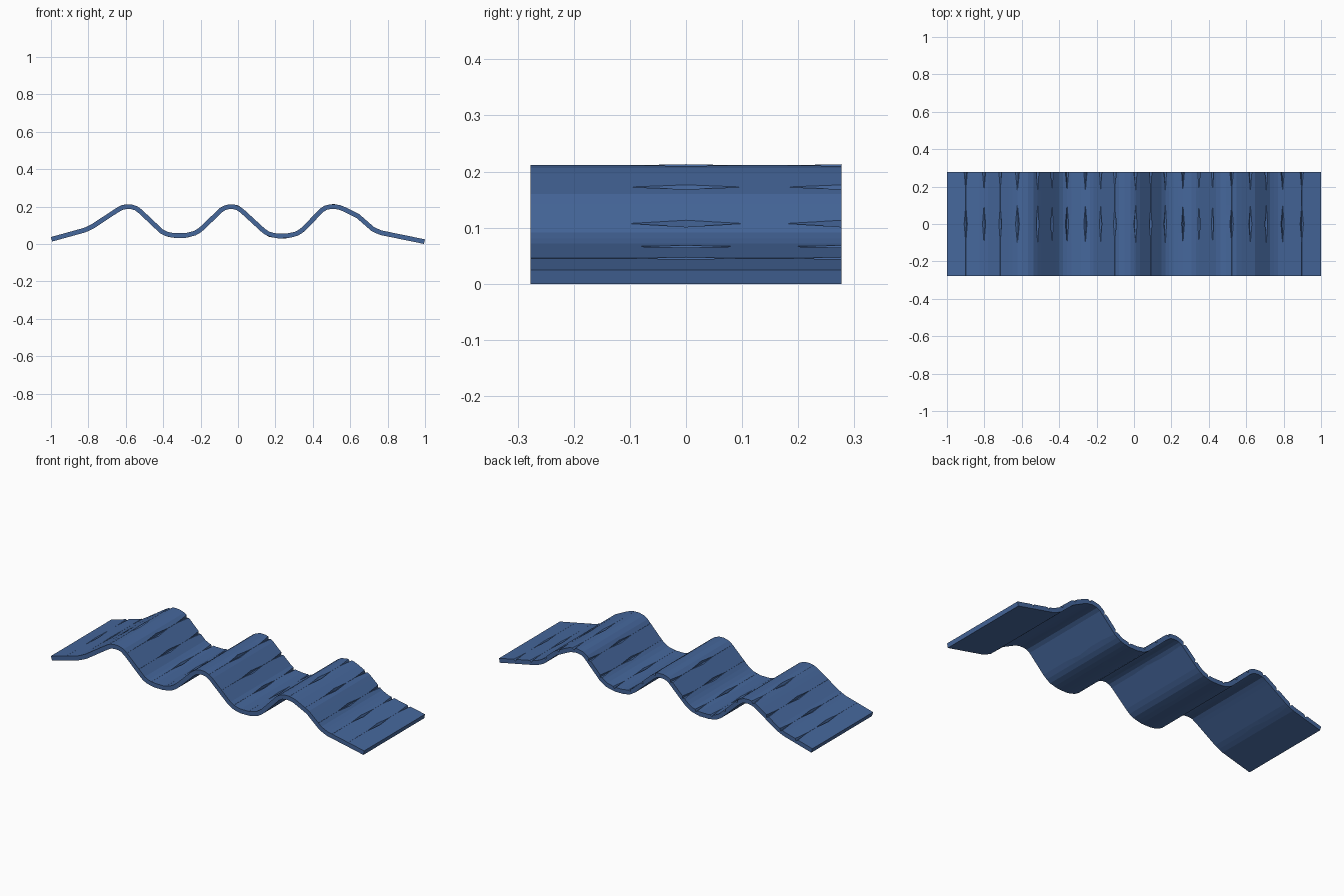
import bpy, bmesh, math
from mathutils import Vector

if "Cube" in bpy.data.objects:
    bpy.data.objects.remove(bpy.data.objects["Cube"])

HALF_W, THICK, PLANKS = 0.277, 0.025, 22

# Centre line of the rolling walkway (x, z)
PATH = [Vector(p) for p in [
    (-0.997, 0.025), (-0.82, 0.074), (-0.78, 0.092), (-0.65, 0.178), (-0.62, 0.195),
    (-0.585, 0.201), (-0.55, 0.195), (-0.52, 0.172), (-0.41, 0.068), (-0.38, 0.052),
    (-0.34, 0.045), (-0.28, 0.045), (-0.23, 0.058), (-0.20, 0.076), (-0.09, 0.182),
    (-0.065, 0.197), (-0.035, 0.201), (-0.005, 0.195), (0.02, 0.178), (0.14, 0.068),
    (0.17, 0.050), (0.21, 0.043), (0.26, 0.043), (0.31, 0.053), (0.345, 0.074),
    (0.45, 0.183), (0.475, 0.197), (0.51, 0.201), (0.55, 0.194), (0.64, 0.150),
    (0.72, 0.080), (0.76, 0.061), (0.997, 0.0125)]]

lengths = [0.0]
for a, b in zip(PATH, PATH[1:]):
    lengths.append(lengths[-1] + (b - a).length)
TOTAL = lengths[-1]


def at(s):
    """Point on the centre line at arc length s."""
    s = min(max(s, 0), TOTAL)
    for i in range(len(PATH) - 1):
        if s <= lengths[i + 1] + 1e-9:
            return PATH[i].lerp(PATH[i + 1], (s - lengths[i]) / (lengths[i + 1] - lengths[i]))
    return PATH[-1]


def surface(s, y, off):
    t = (at(s + 0.006) - at(s - 0.006)).normalized()
    p = at(s)
    return (p.x - t.y * off, y, p.y + t.x * off)


def crack(y):
    """Opening of a plank joint: widest at the middle and the back edge."""
    return max(0.04, 1 - abs(y) / 0.1, (y - 0.18) / (HALF_W - 0.18))


# Stations along the path: (arc length, joint side, joint depth)
stations = [(0, 0, 0)]
for i in range(PLANKS):
    a, b = TOTAL * i / PLANKS, TOTAL * (i + 1) / PLANKS
    if i:
        stations += [(a, -1, 0), (a, 0, 1), (a, 1, 0)]
    marks = [a + (b - a) * k / 4 for k in (1, 2, 3)]
    stations += [(m, 0, 0) for m in marks]
stations.append((TOTAL, 0, 0))
YS = [-HALF_W, -0.18, -0.1, -0.05, 0, 0.05, 0.1, 0.18, 0.23, HALF_W]

# Grooved top, smooth underside, closed rim
bm = bmesh.new()
top, bottom = [], []
for s, side, deep in stations:
    top.append([bm.verts.new(surface(s + side * 0.009 * crack(y), y,
                                     THICK / 2 - deep * 0.012 * crack(y))) for y in YS])
    bottom.append([bm.verts.new(surface(s + side * 0.009 * crack(y), y, -THICK / 2)) for y in YS])
n, m = len(stations), len(YS)
for i in range(n - 1):
    for j in range(m - 1):
        bm.faces.new((top[i][j], top[i + 1][j], top[i + 1][j + 1], top[i][j + 1]))
        bm.faces.new((bottom[i][j], bottom[i][j + 1], bottom[i + 1][j + 1], bottom[i + 1][j]))
    for j in (0, m - 1):
        bm.faces.new((top[i][j], bottom[i][j], bottom[i + 1][j], top[i + 1][j]))
for i in (0, n - 1):
    for j in range(m - 1):
        bm.faces.new((top[i][j], top[i][j + 1], bottom[i][j + 1], bottom[i][j]))
bmesh.ops.recalc_face_normals(bm, faces=bm.faces[:])
low = min(v.co.z for v in bm.verts)
bmesh.ops.translate(bm, verts=bm.verts[:], vec=(0, 0, -low))

mesh = bpy.data.meshes.new("wavy_plank_walkway")
bm.to_mesh(mesh)
bm.free()
walkway = bpy.data.objects.new("wavy_plank_walkway", mesh)
bpy.context.collection.objects.link(walkway)

blue = bpy.data.materials.new("slate blue")
blue.diffuse_color = (0.06, 0.135, 0.33, 1)
blue.use_nodes = True
blue.node_tree.nodes["Principled BSDF"].inputs["Base Color"].default_value = blue.diffuse_color
mesh.materials.append(blue)
